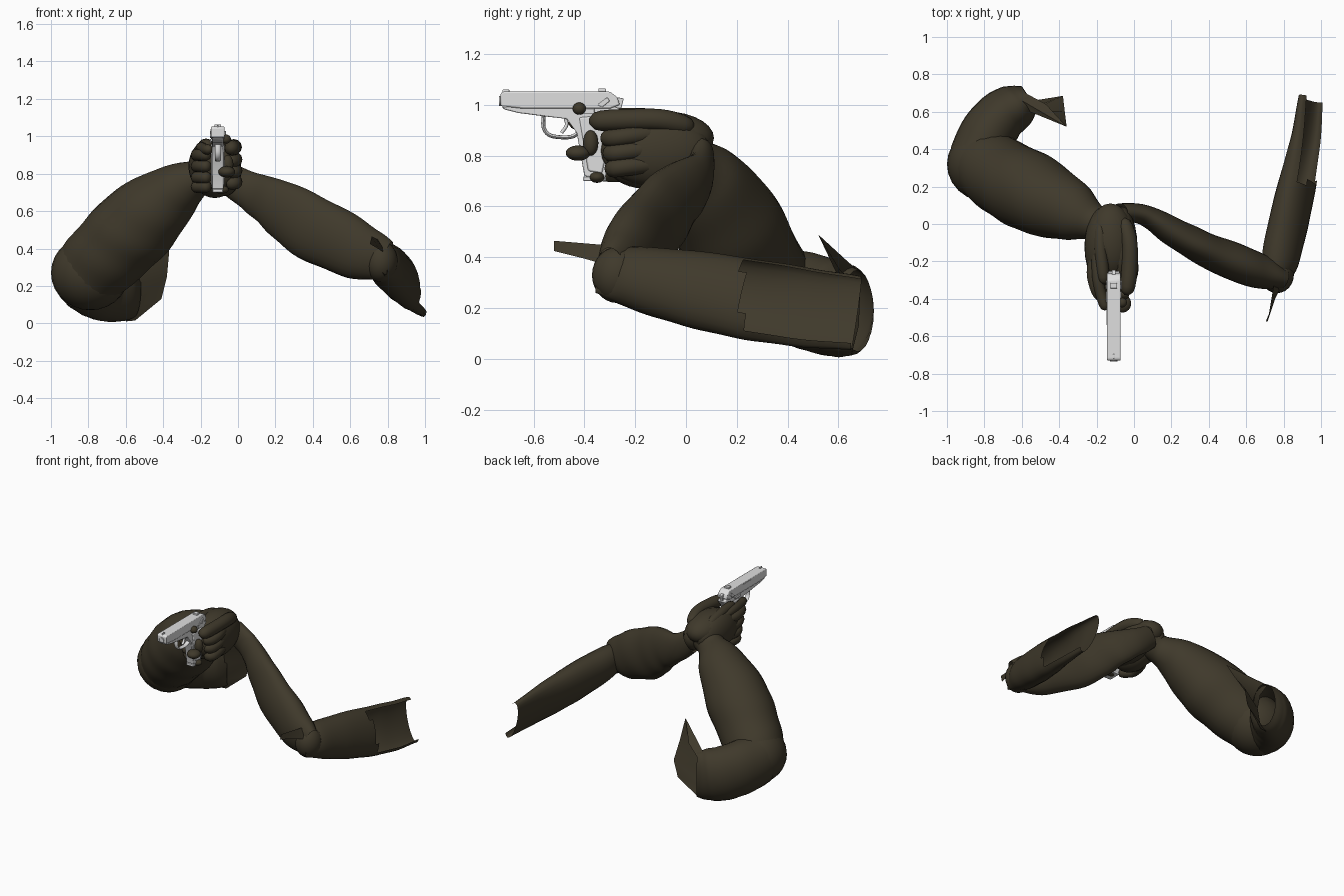
import bpy, bmesh, math
from mathutils import Vector

cube = bpy.data.objects.get("Cube")
if cube:
    bpy.data.objects.remove(cube)


def material(name, rgb):
    m = bpy.data.materials.new(name)
    m.use_nodes = True
    m.diffuse_color = (*rgb, 1)
    m.node_tree.nodes["Principled BSDF"].inputs["Base Color"].default_value = (*rgb, 1)
    return m


OLIVE = material("dark olive cloth", (0.05, 0.041, 0.024))
STEEL = material("light steel", (0.74, 0.74, 0.74))


def finish(name, bm, mat, angle=40):
    bmesh.ops.recalc_face_normals(bm, faces=bm.faces)
    mesh = bpy.data.meshes.new(name)
    bm.to_mesh(mesh)
    bm.free()
    mesh.materials.append(mat)
    ob = bpy.data.objects.new(name, mesh)
    bpy.context.collection.objects.link(ob)
    bpy.ops.object.select_all(action='DESELECT')
    ob.select_set(True)
    bpy.context.view_layer.objects.active = ob
    bpy.ops.object.shade_smooth_by_angle(angle=math.radians(angle))
    return ob


def spline(points, t):
    # Catmull-Rom through stations of any dimension
    n = len(points) - 1
    i = min(int(t * n), n - 1)
    f = t * n - i
    a, b, c, d = (points[max(0, min(n, i + k))] for k in (-1, 0, 1, 2))
    return [q + f / 2 * (r - p + f * (2 * p - 5 * q + 4 * r - s + f * (3 * (q - r) + s - p)))
            for p, q, r, s in zip(a, b, c, d)]


def tube(name, stations, mat=OLIVE, up=(0, 0, 1), rings=24, sides=24,
         wrinkle=0.0, rounded=False, keep=None):
    # stations: x, y, z, sideways radius, upward radius
    bm = bmesh.new()
    loops = []
    for i in range(rings + 1):
        t = i / rings
        x, y, z, ra, rb = spline(stations, t)
        ahead = Vector(spline(stations, min(1, t + .02))[:3])
        tangent = (ahead - Vector(spline(stations, max(0, t - .02))[:3])).normalized()
        side = tangent.cross(Vector(up)).normalized()
        top = side.cross(tangent)
        k = max(.08, 1 - abs(2 * t - 1) ** 6) ** .5 if rounded else 1
        ring = []
        for j in range(sides):
            a = math.tau * j / sides
            w = k * (1 + wrinkle * math.sin(30 * t + 2 * math.sin(a + 4 * t)))
            ring.append(bm.verts.new(Vector((x, y, z)) + w * (side * ra * math.cos(a) + top * rb * math.sin(a))))
        loops.append(ring)
    for p, q in zip(loops, loops[1:]):
        for j in range(sides):
            quad = [p[j], p[j - 1], q[j - 1], q[j]]
            mid = sum((v.co for v in quad), Vector()) / 4
            if keep is None or keep(mid, j):
                bm.faces.new(quad)
    if rounded:
        bm.faces.new(loops[0])
        bm.faces.new(loops[-1])
    return finish(name, bm, mat, 60)


def finger(name, r, *path):
    tube(name, [(*p, r, r) for p in path], rings=14, sides=12, rounded=True)


def ball(name, centre, size):
    bm = bmesh.new()
    bmesh.ops.create_uvsphere(bm, u_segments=24, v_segments=14, radius=1)
    for v in bm.verts:
        v.co = Vector(centre) + Vector(size) * v.co
    return finish(name, bm, OLIVE, 60)


def flap(name, rim, root):
    # strip of cloth between its free rim and the root line on the sleeve
    bm = bmesh.new()
    outer, inner = ([bm.verts.new(p) for p in row] for row in (rim, root))
    for i in range(len(rim) - 1):
        bm.faces.new([outer[i], outer[i + 1], inner[i + 1], inner[i]])
    return finish(name, bm, OLIVE, 60)


GUN_X = -.108


def slab(name, outline, half, bevel=.006, x=GUN_X):
    # side profile in y, z extruded across the pistol
    bm = bmesh.new()
    face = bm.faces.new([bm.verts.new((x - half, y, z)) for y, z in outline])
    new = bmesh.ops.extrude_face_region(bm, geom=[face])["geom"]
    bmesh.ops.translate(bm, vec=(2 * half, 0, 0), verts=[v for v in new if isinstance(v, bmesh.types.BMVert)])
    ob = finish(name, bm, STEEL, 30)
    if bevel:
        mod = ob.modifiers.new("edge", 'BEVEL')
        mod.width = bevel
        mod.segments = 2
    return ob


def block(name, y0, y1, z0, z1, half, bevel=.003, x=GUN_X):
    return slab(name, [(y0, z0), (y1, z0), (y1, z1), (y0, z1)], half, bevel, x)


# Right arm: forearm, elbow, upper sleeve with a pointed open end
tube("right_forearm", [(-.13, -.02, .82, .09, .1), (-.22, .01, .775, .1, .1), (-.33, .065, .71, .16, .15),
                       (-.51, .15, .555, .21, .215), (-.67, .235, .4, .21, .215), (-.8, .32, .27, .19, .2)],
     wrinkle=.012, rings=40)
ball("right_elbow", (-.79, .32, .27), (.21, .2, .2))
tube("right_upper_sleeve", [(-.84, .35, .26, .15, .18), (-.79, .47, .23, .15, .19),
                            (-.71, .575, .2, .14, .19), (-.62, .635, .19, .12, .18), (-.56, .675, .19, .075, .16)],
     wrinkle=.006)
flap("right_sleeve_point",
     [(-.47, .64, .38), (-.36, .52, .49), (-.37, .6, .36), (-.38, .685, .25), (-.41, .68, .13), (-.55, .65, .015)],
     [(-.58, .7, .33), (-.6, .66, .36), (-.58, .61, .3), (-.57, .595, .2), (-.58, .61, .08), (-.6, .65, .01)])

# Left arm: flattened forearm and upper sleeve open along its outer side
tube("left_forearm", [(-.08, .06, .8, .05, .08), (.05, .05, .715, .055, .1), (.19, -.03, .64, .075, .14),
                      (.37, -.13, .525, .09, .175), (.62, -.235, .4, .1, .16), (.79, -.29, .335, .06, .11)],
     wrinkle=.02, rings=40)
ball("left_elbow", (.765, -.27, .33), (.09, .1, .11))
tube("left_upper_sleeve", [(.765, -.35, .335, .02, .08), (.775, -.23, .325, .09, .12), (.82, -.02, .285, .1, .15),
                           (.875, .22, .24, .09, .165), (.92, .45, .205, .065, .165), (.945, .67, .18, .045, .155)],
     up=(-.35, 0, 1), wrinkle=.008, rings=36,
     keep=lambda c, j: c.y < .22 or 4 < j < 21)
flap("left_sleeve_point",
     [(.715, -.52, .465), (.735, -.4, .455), (.755, -.28, .445), (.79, -.15, .43)],
     [(.705, -.52, .425), (.755, -.4, .395), (.81, -.28, .36), (.84, -.15, .38)])

# Hands
ball("right_palm", (-.165, -.12, .84), (.1, .21, .135))
ball("left_palm", (-.07, -.12, .82), (.088, .215, .14))
ball("palm_heel", (-.125, -.16, .77), (.105, .15, .1))
ball("hand_back", (-.125, -.09, .87), (.125, .2, .105))
for i, z in enumerate((.9, .84, .78, .73)):
    back = .02 * i
    finger("right_finger", .033, (-.19, -.12, z), (-.22, -.25, z), (-.195, -.36 + back, z),
           (-.15, -.4 + back, z))
    if i < 3:
        finger("left_finger", .036, (-.05, -.08, z - .01), (-.015, -.2, z - .02), (-.02, -.28, z - .03),
               (-.06, -.32 + back, z - .03))
finger("trigger_finger", .029, (-.2, -.12, .93), (-.195, -.28, .94), (-.175, -.38, .93), (-.15, -.46, .93))
finger("left_thumb", .043, (-.06, .03, .91), (-.025, -.1, .94), (-.025, -.25, .94), (-.04, -.38, .935))
finger("right_thumb", .033, (-.18, 0, .93), (-.18, -.12, .95), (-.17, -.22, .955), (-.16, -.32, .95))

# Fingertips curled around the grip
ball("thumb_tip", (-.063, -.42, .985), (.025, .026, .024))
ball("middle_fingertip", (-.055, -.375, .85), (.03, .03, .05))
ball("ring_fingertip", (-.06, -.425, .81), (.045, .048, .03))
ball("little_fingertip", (-.09, -.35, .715), (.04, .03, .022))

# Pistol body
slab("slide", [(-.73, .995), (-.73, 1.045), (-.72, 1.052), (-.3, 1.052), (-.27, 1.03), (-.26, 1.0),
               (-.3, .985), (-.64, .985)], .037, .013)
slab("frame_and_grip", [(-.725, .992), (-.715, .982), (-.66, .968), (-.56, .955), (-.47, .945), (-.43, .89),
                        (-.4, .72), (-.32, .705), (-.31, .74), (-.28, .87), (-.29, .93), (-.25, .98), (-.3, 1.0)],
     .03, .004)
slab("grip_panels", [(-.42, .95), (-.385, .74), (-.33, .73), (-.3, .87), (-.31, .96)], .037)
block("magazine_base", -.405, -.315, .7, .718, .028)
tube("barrel", [(GUN_X, -.735, 1.015, .019, .019), (GUN_X, -.6, 1.015, .019, .019)], STEEL, rings=2, sides=16)

# Trigger guard and trigger
guard = [(-.56, .955), (-.56, .91), (-.535, .88), (-.48, .872), (-.44, .878), (-.42, .9)]
tube("trigger_guard", [(GUN_X, y, z, .016, .008) for y, z in guard], STEEL, up=(0, .7, 1), sides=8)
tube("trigger", [(GUN_X, y, z, .009, .007) for y, z in ((-.475, .95), (-.47, .92), (-.49, .89))],
     STEEL, up=(0, 1, 0), rings=8, sides=8)

# Sights, hammer and side controls
block("front_sight", -.722, -.695, 1.045, 1.06, .005)
block("rear_sight", -.345, -.315, 1.045, 1.064, .018)
slab("hammer", [(-.29, .99), (-.27, 1.03), (-.245, 1.025), (-.255, .985)], .01, .002)
for x in (GUN_X - .037, GUN_X + .037):
    slab("safety_lever", [(-.35, 1.0), (-.31, 1.03), (-.3, 1.015), (-.33, .99)], .006, .002, x)
    block("slide_stop", -.42, -.36, .965, .985, .004, .002, x)
block("ejection_port_plate", -.54, -.45, 1.01, 1.04, .003, 0, GUN_X - .037)
